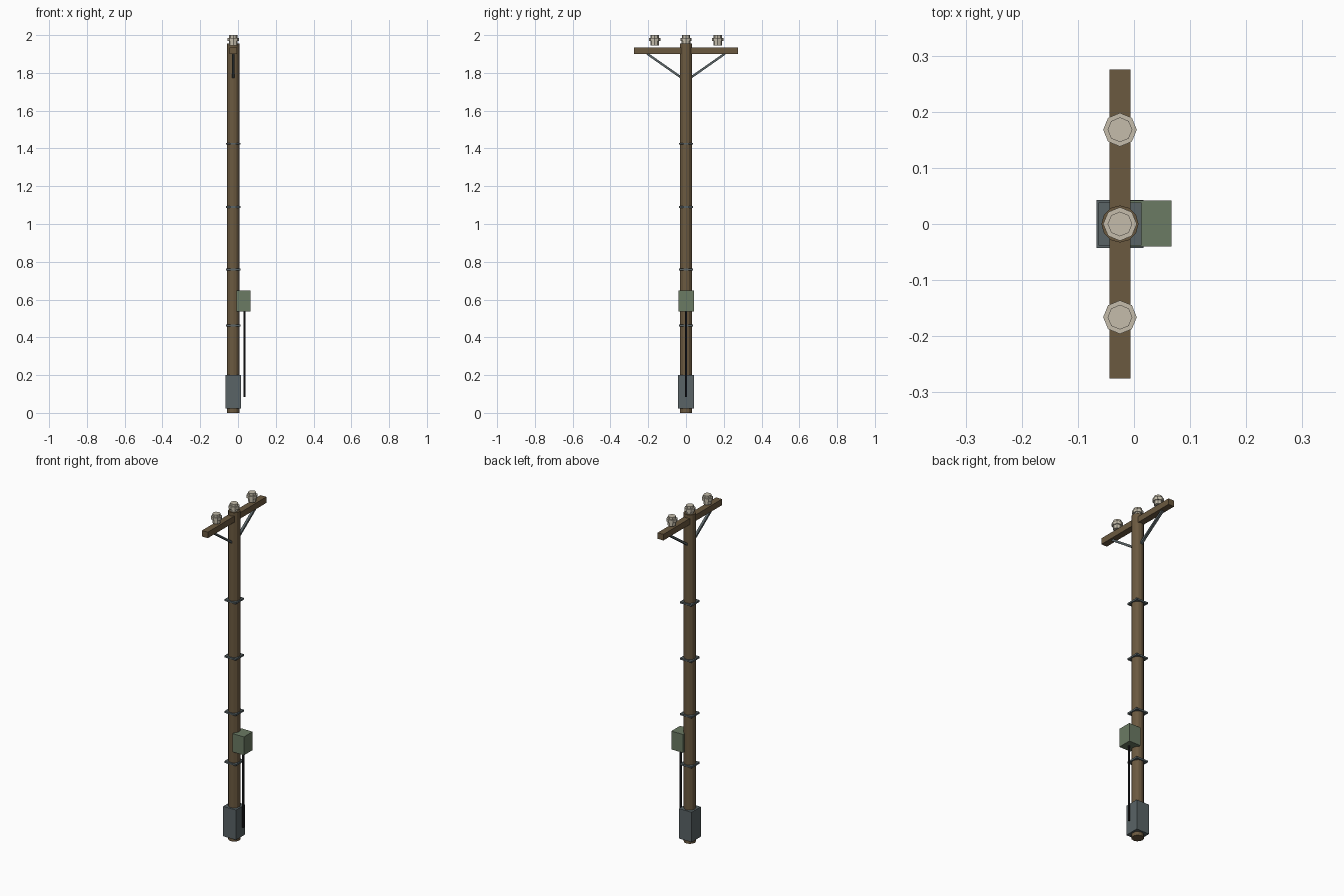
import bpy
import math
from mathutils import Vector

if "Cube" in bpy.data.objects:
    bpy.data.objects.remove(bpy.data.objects["Cube"])

PX = -0.025  # pole centre in x


def lin(c):
    return c / 12.92 if c <= 0.04045 else ((c + 0.055) / 1.055) ** 2.4


def mat(name, r, g, b):
    m = bpy.data.materials.new(name)
    m.diffuse_color = (lin(r), lin(g), lin(b), 1)
    m.use_nodes = True
    m.node_tree.nodes["Principled BSDF"].inputs["Base Color"].default_value = m.diffuse_color
    return m


wood = mat("brown_wood", 0.42, 0.35, 0.25)
steel = mat("grey_steel", 0.35, 0.39, 0.40)
green = mat("green_cabinet_paint", 0.42, 0.48, 0.39)
ceramic = mat("pale_ceramic", 0.77, 0.74, 0.67)
black = mat("black_cable", 0.13, 0.13, 0.14)


def finish(name, m):
    o = bpy.context.object
    o.name = name
    o.data.materials.append(m)
    return o


def box(name, lo, hi, m):
    lo, hi = Vector(lo), Vector(hi)
    bpy.ops.mesh.primitive_cube_add(size=1, location=(lo + hi) / 2)
    o = finish(name, m)
    o.scale = hi - lo
    return o


def cyl(name, x, y, z0, z1, r, sides, m):
    bpy.ops.mesh.primitive_cylinder_add(vertices=sides, radius=r, depth=z1 - z0,
                                        location=(x, y, (z0 + z1) / 2))
    return finish(name, m)


# Pole, steel foot and square bands
cyl("pole", PX, 0, 0, 1.955, 0.033, 12, wood)
box("foot_sleeve", (PX - 0.042, -0.043, 0.022), (PX + 0.042, 0.043, 0.2), steel)
for i, z in enumerate((0.463, 0.76, 1.09, 1.425)):
    box(f"band_{i}", (PX - 0.038, -0.038, z - 0.005), (PX + 0.038, 0.038, z + 0.005), steel)

# Cabinet and its cable conduit
box("cabinet", (-0.009, -0.04, 0.538), (0.067, 0.042, 0.647), green)
cyl("conduit", 0.035, 0, 0.085, 0.545, 0.006, 8, black)

# Crossarm with diagonal braces
box("crossarm", (PX - 0.019, -0.275, 1.899), (PX + 0.019, 0.275, 1.935), wood)
for s in (-1, 1):
    a, b = Vector((PX, s * 0.025, 1.775)), Vector((PX, s * 0.205, 1.901))
    d = b - a
    bpy.ops.mesh.primitive_cube_add(size=1, location=(a + b) / 2)
    o = finish("brace", steel)
    o.scale = (0.014, 0.012, d.length)
    o.rotation_euler.x = -math.atan2(d.y, d.z)

# Insulators: body, skirt and cap
for y in (-0.166, 0, 0.168):
    cyl("insulator_body", PX, y, 1.946, 1.97, 0.023, 8, ceramic)
    cyl("insulator_skirt", PX, y, 1.968, 1.986, 0.03, 8, ceramic)
    cyl("insulator_cap", PX, y, 1.984, 2.0, 0.022, 8, ceramic)
